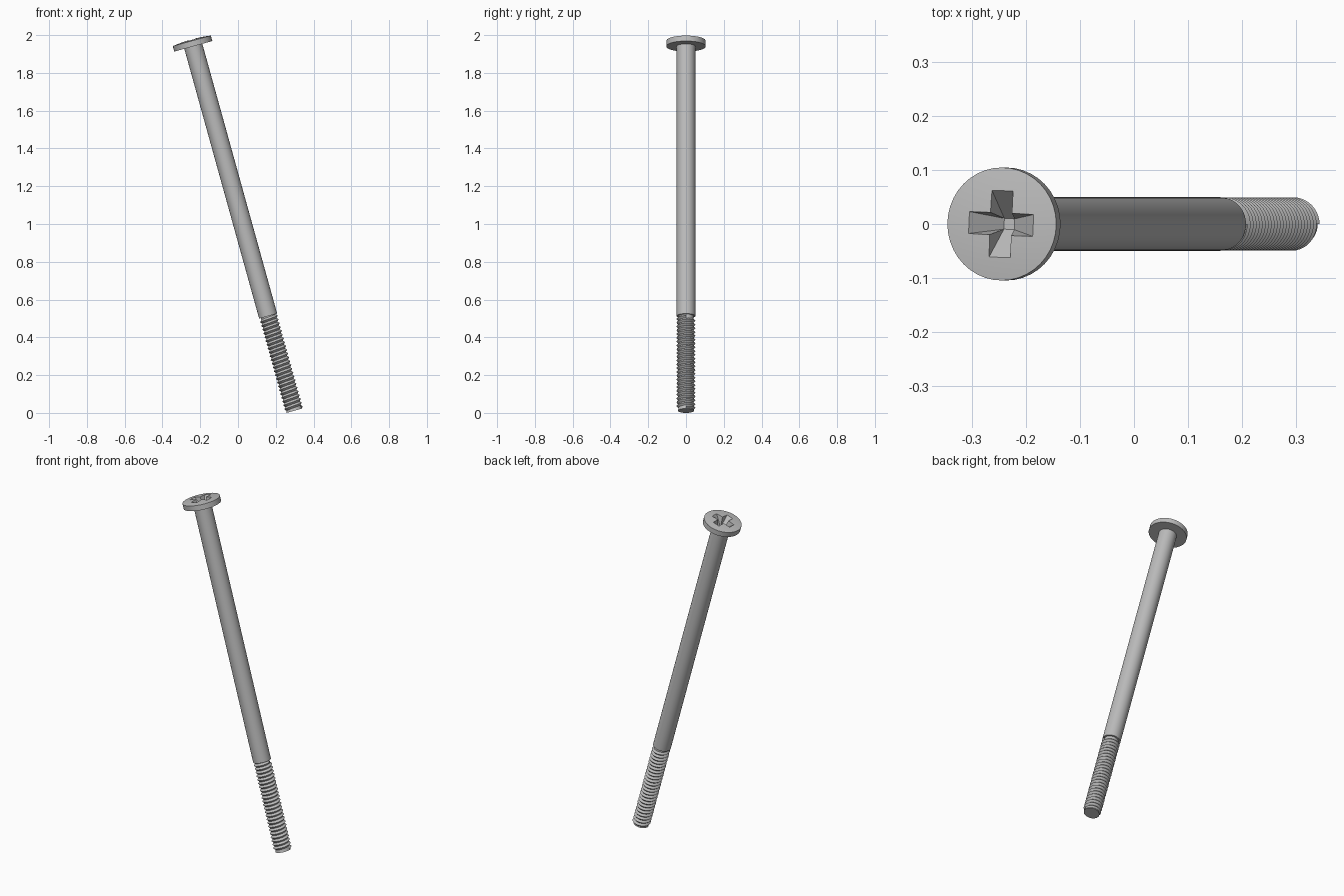
import bpy, bmesh, math
from mathutils import Matrix, Vector

cube = bpy.data.objects.get("Cube")
if cube:
    bpy.data.objects.remove(cube, do_unlink=True)

TILT = math.radians(15.5)
THREAD_LEN, RIM, LENGTH = 0.52, 2.032, 2.032
R_SHANK, R_CORE, R_HEAD = 0.0495, 0.040, 0.1045
SIDES, TURNS = 40, 24
PLACE = Matrix.Translation((0.2985, 0, 0.0115)) @ Matrix.Rotation(-TILT, 4, 'Y')

steel = bpy.data.materials.new("steel_grey")
steel.use_nodes = True
grey = (0.5, 0.5, 0.5, 1)
steel.diffuse_color = grey
steel.node_tree.nodes["Principled BSDF"].inputs["Base Color"].default_value = grey


def finish(bm, name):
    bmesh.ops.remove_doubles(bm, verts=bm.verts, dist=1e-5)
    bmesh.ops.recalc_face_normals(bm, faces=bm.faces)
    mesh = bpy.data.meshes.new(name)
    bm.to_mesh(mesh)
    bm.free()
    mesh.materials.append(steel)
    obj = bpy.data.objects.new(name, mesh)
    bpy.context.collection.objects.link(obj)
    obj.matrix_world = PLACE
    return obj


def lathe(name, profile, turns=1, pitch=0.0):
    """Spin (radius, height) points round the axis, climbing by pitch per turn."""
    bm = bmesh.new()
    verts = [bm.verts.new((r, 0, z)) for r, z in profile]
    edges = [bm.edges.new(pair) for pair in zip(verts, verts[1:])]
    bmesh.ops.spin(bm, geom=verts + edges, cent=(0, 0, 0), axis=(0, 0, 1),
                   dvec=(0, 0, pitch / SIDES), angle=math.tau * turns,
                   steps=SIDES * turns)
    return finish(bm, name)


def recess_cutter(name, half_x, half_y):
    """Four-sided taper from a long slot down to a small square."""
    bm = bmesh.new()
    top, bottom, tip = RIM + 0.012, RIM - 0.052, 0.01
    rings = []
    for hx, hy, z in ((half_x, half_y, top), (tip, tip, bottom)):
        rings.append([bm.verts.new((sx * hx, sy * hy, z))
                      for sx, sy in ((-1, -1), (1, -1), (1, 1), (-1, 1))])
    a, b = rings
    bm.faces.new(a)
    bm.faces.new(b)
    for i in range(4):
        j = (i + 1) % 4
        bm.faces.new((a[i], a[j], b[j], b[i]))
    bmesh.ops.rotate(bm, verts=bm.verts, matrix=Matrix.Rotation(math.radians(-2.5), 3, 'Z'))
    obj = finish(bm, name)
    obj.hide_render = True
    return obj


# Head with a shallow dome, and plain shank
dome = [(R_HEAD * math.cos(a), RIM + 0.008 * math.sin(a) ** 2)
        for a in (math.pi / 2 * i / 6 for i in range(6))]
body = lathe("head_and_shank",
             [(0, THREAD_LEN), (R_SHANK, THREAD_LEN), (R_SHANK, RIM - 0.03),
              (R_HEAD, RIM - 0.03)] + dome + [(0, RIM + 0.008)])

# Cross recess
cutters = [recess_cutter("recess_cutter_x", 0.068, 0.0215),
           recess_cutter("recess_cutter_y", 0.0215, 0.068)]
for cutter in cutters:
    mod = body.modifiers.new("recess", 'BOOLEAN')
    mod.operation, mod.solver, mod.object = 'DIFFERENCE', 'EXACT', cutter
bpy.context.view_layer.update()
cut_mesh = bpy.data.meshes.new_from_object(body.evaluated_get(bpy.context.evaluated_depsgraph_get()))
body.modifiers.clear()
body.data = cut_mesh
for cutter in cutters:
    bpy.data.objects.remove(cutter, do_unlink=True)

# Threaded end: helical ridge round a solid core
pitch = THREAD_LEN / (TURNS + 1)
thread = lathe("thread", [(R_CORE, 0), (R_SHANK, pitch / 2), (R_CORE, pitch)], TURNS, pitch)
core = lathe("thread_core", [(0, 0), (R_CORE + 0.003, 0), (R_CORE, pitch / 2),
                             (R_CORE, THREAD_LEN), (0, THREAD_LEN)])

# Smooth round surfaces, crisp edges
for obj in (body, thread, core):
    obj.select_set(True)
bpy.context.view_layer.objects.active = body
bpy.ops.object.shade_smooth_by_angle(angle=math.radians(30))
